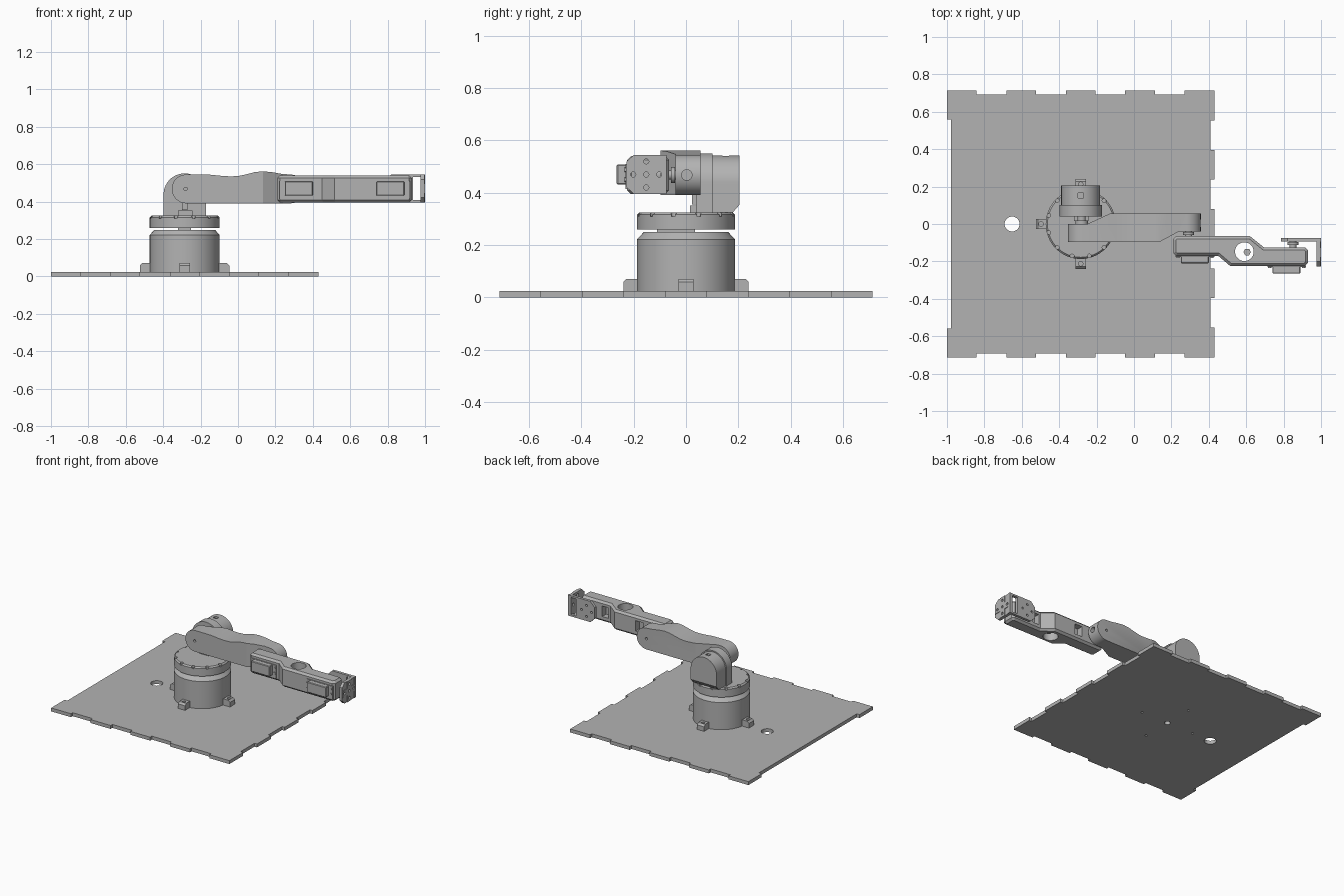
import bpy, bmesh
from math import sin, cos, pi, radians
from mathutils import Matrix

cube = bpy.data.objects.get("Cube")
if cube:
    bpy.data.objects.remove(cube, do_unlink=True)

grey = bpy.data.materials.new("machine grey")
grey.use_nodes = True
grey.diffuse_color = (0.45, 0.45, 0.45, 1)
grey.node_tree.nodes["Principled BSDF"].inputs["Base Color"].default_value = grey.diffuse_color
BX = -0.285   # turning axis of the base
AZ = 0.468    # height of the arm joints


def prism(name, pts, axis, lo, hi):
    """Extrude a 2D outline along an axis; the outline uses the other two axes in order."""
    i = "xyz".index(axis)
    bm = bmesh.new()

    def vert(p, d):
        c = list(p)
        c.insert(i, d)
        return bm.verts.new(c)
    a, b = [[vert(p, d) for p in pts] for d in (lo, hi)]
    bm.faces.new(a)
    bm.faces.new(b)
    for k in range(len(pts)):
        n = (k + 1) % len(pts)
        bm.faces.new((a[k], a[n], b[n], b[k]))
    bmesh.ops.recalc_face_normals(bm, faces=bm.faces)
    me = bpy.data.meshes.new(name)
    bm.to_mesh(me)
    bm.free()
    me.materials.append(grey)
    ob = bpy.data.objects.new(name, me)
    bpy.context.collection.objects.link(ob)
    return ob


def arc(cx, cy, r, a0=0, a1=360, n=40):
    full = a1 - a0 == 360
    return [(cx + r * cos(radians(a0 + (a1 - a0) * k / n)),
             cy + r * sin(radians(a0 + (a1 - a0) * k / n))) for k in range(n + (not full))]


def rect(x0, x1, y0, y1):
    return [(x0, y0), (x1, y0), (x1, y1), (x0, y1)]


def disc(name, axis, cx, cy, r, lo, hi, n=40):
    return prism(name, arc(cx, cy, r, n=n), axis, lo, hi)


def apply(ob, mod):
    bpy.context.view_layer.objects.active = ob
    bpy.ops.object.modifier_apply(modifier=mod.name)


def cut(ob, cutters, op="DIFFERENCE"):
    for c in cutters:
        m = ob.modifiers.new("cut", "BOOLEAN")
        m.operation, m.solver, m.object = op, "EXACT", c
        apply(ob, m)
        bpy.data.objects.remove(c, do_unlink=True)


def chamfer(ob, width, angle=60):
    m = ob.modifiers.new("chamfer", "BEVEL")
    m.width, m.segments, m.angle_limit = width, 1, radians(angle)
    m.limit_method = "ANGLE"
    apply(ob, m)


def lathe(name, profile, n=64):
    bm = bmesh.new()
    rings = [[bm.verts.new((BX + x, y, z)) for x, y in arc(0, 0, r, n=n)] for r, z in profile]
    for a, b in zip(rings, rings[1:]):
        for k in range(n):
            bm.faces.new((a[k], a[(k + 1) % n], b[(k + 1) % n], b[k]))
    bm.faces.new(rings[0])
    bm.faces.new(rings[-1])
    bmesh.ops.recalc_face_normals(bm, faces=bm.faces)
    me = bpy.data.meshes.new(name)
    bm.to_mesh(me)
    bm.free()
    me.materials.append(grey)
    ob = bpy.data.objects.new(name, me)
    bpy.context.collection.objects.link(ob)
    return ob


# Floor plate with toothed edges
X0, X1, Y = -1.0, 0.43, 0.713
plate = prism("floor_plate", rect(X0, X1, -Y, Y), "z", 0, 0.025)
step = 2 * Y / 9
notches = [prism("notch", rect(X0 - 0.1, X0 + 0.022, -0.56, 0.56), "z", -0.1, 0.1)]
for k in range(1, 9, 2):
    a = X0 + k * (X1 - X0) / 9
    b = -Y + k * step
    notches.append(prism("notch", rect(X1 - 0.02, X1 + 0.1, b, b + step), "z", -0.1, 0.1))
    for s in (-1, 1):
        ys = sorted((s * (Y - 0.02), s * (Y + 0.1)))
        notches.append(prism("notch", rect(a, a + step, *ys), "z", -0.1, 0.1))
holes = [disc("hole", "z", -0.652, 0, 0.04, -0.1, 0.1),
         disc("hole", "z", BX, 0, 0.02, -0.1, 0.1)]
holes += [disc("hole", "z", BX + 0.215 * x, 0.215 * y, 0.008, -0.1, 0.1, 12)
          for x, y in ((1, 0), (-1, 0), (0, 1), (0, -1))]
cut(plate, notches + holes)

# Base drum, its four clamping lugs, and the turntable
lathe("base_drum", [(0.187, 0.025), (0.187, 0.222), (0.162, 0.249)])
for k in range(4):
    lug = prism("base_lug", [(0.17, 0.025), (0.24, 0.025), (0.24, 0.058), (0.227, 0.071), (0.17, 0.071)],
                "y", -0.028, 0.028)
    cut(lug, [disc("hole", "z", 0.212, 0, 0.012, 0.045, 0.1, 16)])
    lug.data.transform(Matrix.Translation((BX, 0, 0)) @ Matrix.Rotation(k * pi / 2, 4, "Z"))
prism("turning_motor", rect(-0.32, -0.25, -0.11, 0.035), "z", 0.24, 0.265)
lathe("turntable", [(0.187, 0.26), (0.187, 0.305)])
rim = lathe("turntable_cap", [(0.187, 0.305), (0.187, 0.316), (0.178, 0.325)])
cut(rim, [disc("hole", "z", BX + x, y, 0.011, 0.31, 0.4, 14) for x, y in arc(0, 0, 0.178, 15, 375, 12)])

# Shoulder: front bracket and motor housing behind it
def arch(r):
    return [(BX + r, 0.325)] + arc(BX, 0.438, r, 0, 180) + [(BX - r, 0.325)]


prism("shoulder_bracket", arch(0.113), "y", 0.04, 0.102)
housing = prism("shoulder_housing", arch(0.104), "y", 0.102, 0.205)
cut(housing, [prism("slope", [(0.175, 0.32), (0.21, 0.32), (0.21, 0.36)], "x", -0.5, 0),
              prism("slot", rect(BX - 0.015, BX + 0.015, 0.14, 0.165), "z", 0.52, 0.6)])
disc("shoulder_shaft", "y", -0.28, AZ, 0.022, -0.01, 0.05)
disc("shoulder_horn", "y", -0.28, AZ, 0.034, 0.0, 0.018)
prism("shoulder_tab", rect(-0.322, -0.242, 0.32, 0.352), "y", 0.015, 0.045)
prism("cable_clip", rect(-0.30, -0.27, 0.355, 0.4), "y", 0.022, 0.045)

# Upper arm: offset plan intersected with a rounded, waisted side profile
arm = prism("upper_arm", [(-0.4, 0), (-0.25, 0), (-0.13, 0.055), (0.4, 0.055), (0.4, -0.04),
                          (0.24, -0.04), (0.135, -0.097), (-0.4, -0.097)], "z", 0.3, 0.7)
top = [(0.23, 0.549), (0.18, 0.558), (0.13, 0.562), (0.09, 0.558), (0.04, 0.545), (0, 0.537),
       (-0.04, 0.535), (-0.09, 0.538), (-0.15, 0.544)]
side = arc(0.28, AZ, 0.077, -90, 90, 24) + top + arc(-0.277, AZ, 0.077, 90, 270, 24)
cut(arm, [prism("side", side, "y", -0.3, 0.3)], "INTERSECT")
cut(arm, [disc("hole", "y", -0.28, AZ, 0.009, -0.15, -0.06, 16),
          disc("hole", "y", 0.28, AZ, 0.009, 0.03, 0.1, 16),
          disc("hole", "x", 0.003, AZ, 0.02, 0.31, 0.4, 24)])
disc("elbow_shaft", "y", 0.292, AZ, 0.018, -0.075, -0.03)
disc("elbow_horn", "y", 0.292, AZ, 0.03, -0.058, -0.042)

# Forearm: offset plan with chamfered edges, a cable hole and motor openings
forearm = prism("forearm", [(0.21, -0.08), (0.225, -0.065), (0.62, -0.065), (0.695, -0.125), (0.915, -0.125),
                            (0.93, -0.14), (0.93, -0.208), (0.913, -0.225), (0.515, -0.225), (0.45, -0.17),
                            (0.225, -0.17), (0.21, -0.155)], "z", 0.395, 0.54)
chamfer(forearm, 0.014)
cut(forearm, [disc("hole", "z", 0.59, -0.148, 0.05, 0.3, 0.7),
              prism("slot", rect(0.39, 0.45, 0.432, 0.508), "y", -0.11, 0),
              prism("slot", rect(0.71, 0.76, 0.432, 0.508), "y", -0.17, -0.11)])
disc("cable_post", "z", 0.605, -0.15, 0.02, 0.42, 0.5, 6)

# Elbow and wrist motors, each with a flange and four screws
for name, x, y in (("elbow", 0.325, -0.17), ("wrist", 0.815, -0.225)):
    body = prism(name + "_motor", rect(x - 0.075, x + 0.075, 0.432, 0.508), "y", y - 0.04, y + 0.01)
    chamfer(body, 0.004)
    prism(name + "_motor_flange", rect(x - 0.102, x + 0.105, 0.415, 0.51), "y", y - 0.006, y + 0.004)
    for sx in (-0.09, 0.092):
        for z in (0.45, 0.488):
            disc(name + "_motor_screw", "y", x + sx, z, 0.009, y - 0.011, y, 14)

# Wrist bracket: windowed side plate and end plate with a raised cross
disc("wrist_shaft", "y", 0.85, AZ, 0.018, -0.13, -0.09)
disc("wrist_horn", "y", 0.85, AZ, 0.03, -0.113, -0.095)
side_plate = prism("wrist_side_plate", [(0.785, 0.43), (0.82, 0.395), (1, 0.395), (1, 0.545), (0.82, 0.545),
                                        (0.785, 0.51)], "y", -0.094, -0.074)
cut(side_plate, [prism("window", rect(0.935, 0.976, 0.408, 0.532), "y", -0.2, 0)]
    + [disc("hole", "y", x, z, 0.008, -0.2, 0, 14) for x, z in arc(0.85, AZ, 0.04, 0, 360, 4)])
end_plate = prism("wrist_end_plate", [(-0.074, 0.395), (-0.2, 0.395), (-0.228, 0.422), (-0.228, 0.518),
                                      (-0.2, 0.545), (-0.074, 0.545)], "x", 0.976, 0.996)
u, w, cy = 0.075, 0.024, -0.152
cross = prism("end_cross", [(cy + a, AZ + 0.002 + b) for a, b in
              ((u, w), (w, w), (w, u), (-w, u), (-w, w), (-u, w),
               (-u, -w), (-w, -w), (-w, -u), (w, -u), (w, -w), (u, -w))], "x", 0.99, 1.0)
for part in (end_plate, cross):
    cut(part, [disc("hole", "x", y, z, 0.01, 0.9, 1.1, 14)
               for y, z in arc(cy, AZ + 0.002, 0.05, 0, 360, 4) + [(cy, AZ + 0.002)]])

# Smooth the round faces, keep hard edges
bpy.ops.object.select_all(action="DESELECT")
for ob in bpy.context.collection.objects:
    if ob.type == "MESH" and grey.name in ob.data.materials:
        ob.select_set(True)
        bpy.context.view_layer.objects.active = ob
bpy.ops.object.shade_smooth_by_angle(angle=radians(25))
